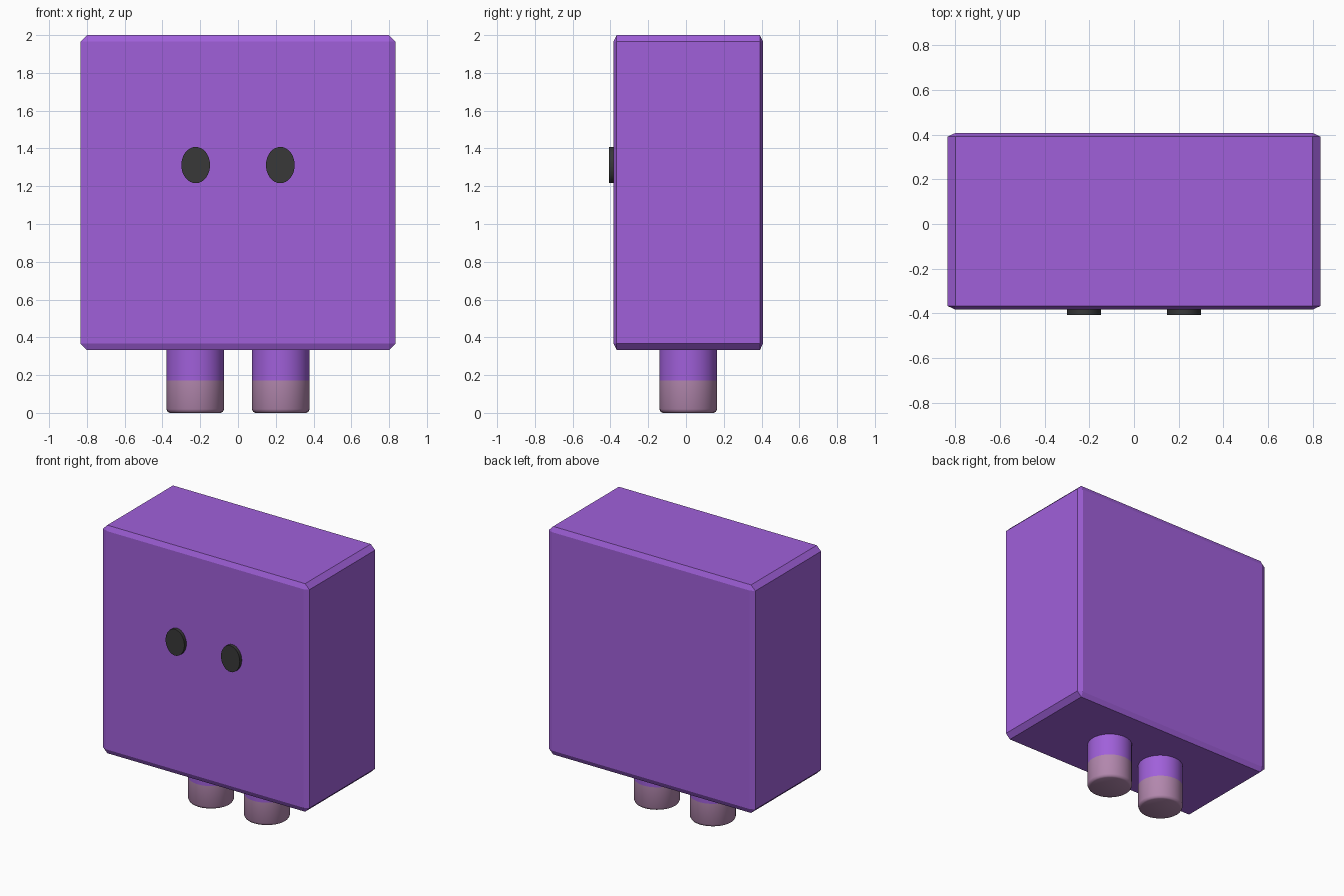
import bpy, bmesh, math
from mathutils import Matrix

if "Cube" in bpy.data.objects:
    bpy.data.objects.remove(bpy.data.objects["Cube"])


def material(name, rgb):
    m = bpy.data.materials.new(name)
    m.diffuse_color = (*rgb, 1)
    m.use_nodes = True
    m.node_tree.nodes["Principled BSDF"].inputs["Base Color"].default_value = m.diffuse_color
    return m


PURPLE = material("purple", (0.352, 0.117, 0.701))
MAUVE = material("mauve", (0.445, 0.242, 0.418))
BLACK = material("charcoal", (0.040, 0.040, 0.040))
MID_Y = 0.012


def finish(bm, name, mats):
    bmesh.ops.recalc_face_normals(bm, faces=bm.faces)
    mesh = bpy.data.meshes.new(name)
    bm.to_mesh(mesh)
    bm.free()
    for m in mats:
        mesh.materials.append(m)
    ob = bpy.data.objects.new(name, mesh)
    bpy.context.collection.objects.link(ob)
    return ob


def smooth(ob, degrees):
    bpy.ops.object.select_all(action='DESELECT')
    ob.select_set(True)
    bpy.context.view_layer.objects.active = ob
    bpy.ops.object.shade_smooth_by_angle(angle=math.radians(degrees))


# Body: chamfered cube, stretched so the chamfer is thinner front to back
bm = bmesh.new()
bmesh.ops.create_cube(bm, size=2)
bmesh.ops.bevel(bm, geom=bm.edges[:], offset=0.042, segments=1, affect='EDGES')
bmesh.ops.transform(bm, verts=bm.verts, matrix=Matrix.Translation((0, MID_Y, 1.1665))
                    @ Matrix.Diagonal((0.835, 0.396, 0.8335, 1)))
finish(bm, "body", [PURPLE])


# Legs: lathed profile with a rounded sole; the lower half is a mauve shoe
def leg(name, x):
    bm = bmesh.new()
    profile = [(0.135, 0), (0.146, 0.005), (0.153, 0.02), (0.153, 0.172), (0.153, 0.36)]
    n, rings = 32, []
    for r, z in profile:
        rings.append([bm.verts.new((x + r * math.cos(2 * math.pi * i / n),
                                    MID_Y + r * math.sin(2 * math.pi * i / n), z))
                      for i in range(n)])
    for a, b in zip(rings, rings[1:]):
        for i in range(n):
            j = (i + 1) % n
            bm.faces.new((a[i], a[j], b[j], b[i]))
    bm.faces.new(rings[0][::-1])
    bm.faces.new(rings[-1])
    for f in bm.faces:
        f.material_index = int(f.calc_center_median().z < 0.172)
    smooth(finish(bm, name, [PURPLE, MAUVE]), 50)


# Eyes: raised oval discs on the front
def eye(name, x):
    bm = bmesh.new()
    bmesh.ops.create_cone(bm, cap_ends=True, segments=32, radius1=1, radius2=1, depth=1)
    bmesh.ops.transform(bm, verts=bm.verts, matrix=Matrix.Translation((x, -0.391, 1.312))
                        @ Matrix.Diagonal((0.076, 0.034, 0.096, 1))
                        @ Matrix.Rotation(math.pi / 2, 4, 'X'))
    smooth(finish(bm, name, [BLACK]), 40)


for side, s in (("left", 1), ("right", -1)):
    leg(side + "_leg", s * 0.226)
    eye(side + "_eye", s * 0.224)
